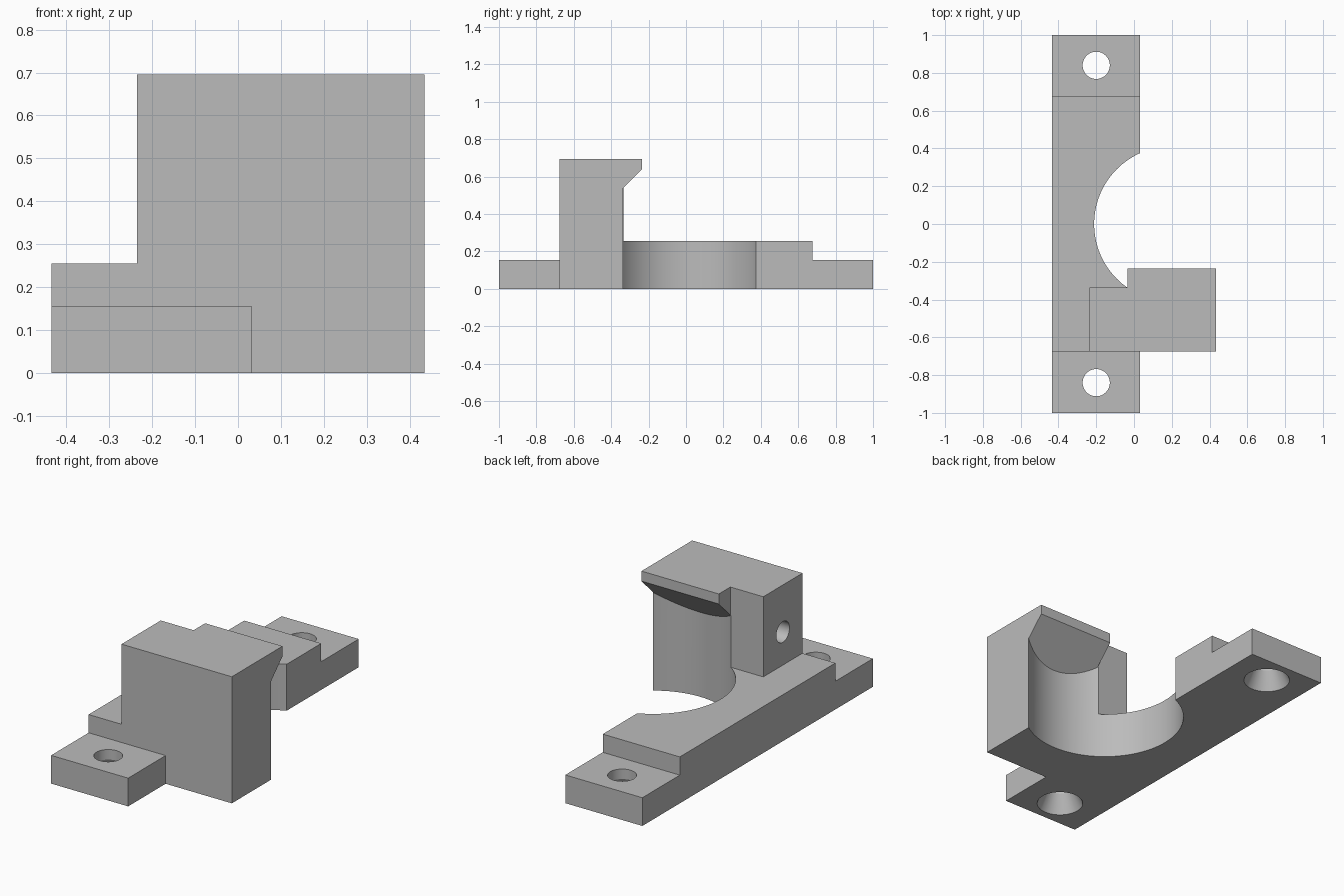
import bpy
import bmesh
from math import cos, sin, tau, radians
from mathutils import Matrix

cube = bpy.data.objects.get("Cube")
if cube:
    bpy.data.objects.remove(cube, do_unlink=True)

grey = bpy.data.materials.new("plain grey")
grey.use_nodes = True
GREY = (0.5, 0.5, 0.5, 1)
grey.diffuse_color = GREY
grey.node_tree.nodes["Principled BSDF"].inputs["Base Color"].default_value = GREY


def finish(bm, name):
    bmesh.ops.recalc_face_normals(bm, faces=bm.faces)
    mesh = bpy.data.meshes.new(name)
    bm.to_mesh(mesh)
    bm.free()
    mesh.materials.append(grey)
    obj = bpy.data.objects.new(name, mesh)
    bpy.context.collection.objects.link(obj)
    return obj


def prism(name, points, offset):
    """Extrude a flat outline along the offset vector."""
    bm = bmesh.new()
    face = bm.faces.new([bm.verts.new(p) for p in points])
    result = bmesh.ops.extrude_face_region(bm, geom=[face])
    moved = [v for v in result["geom"] if isinstance(v, bmesh.types.BMVert)]
    bmesh.ops.translate(bm, vec=offset, verts=moved)
    return finish(bm, name)


def turned(name, profile, matrix, sides=48):
    """Stack rings of (radius, height) into a closed round solid."""
    bm = bmesh.new()
    rings = [[bm.verts.new((r * cos(tau * i / sides), r * sin(tau * i / sides), h))
              for i in range(sides)] for r, h in profile]
    for low, high in zip(rings, rings[1:]):
        for i in range(sides):
            j = (i + 1) % sides
            bm.faces.new((low[i], low[j], high[j], high[i]))
    bm.faces.new(rings[0])
    bm.faces.new(rings[-1])
    bmesh.ops.transform(bm, matrix=matrix, verts=bm.verts)
    return finish(bm, name)


def combine(target, other, operation):
    mod = target.modifiers.new(operation.lower(), "BOOLEAN")
    mod.object = other
    mod.operation = operation
    mod.solver = "EXACT"
    bpy.context.view_layer.objects.active = target
    bpy.ops.object.modifier_apply(modifier=mod.name)
    bpy.data.objects.remove(other, do_unlink=True)


LEFT, EDGE, STEP = -0.435, 0.033, 0.675

# Stepped mounting base with a thinner tab at each end
half = [(1, 0), (1, 0.155), (STEP, 0.155), (STEP, 0.255)]
outline = half + [(-y, z) for y, z in reversed(half)]
bracket = prism("bracket", [(LEFT, y, z) for y, z in outline], (EDGE - LEFT, 0, 0))

# Tower with an overhanging lip
footprint = [(-0.235, -STEP), (0.435, -STEP), (0.435, -0.235),
             (-0.035, -0.235), (-0.035, -0.335), (-0.235, -0.335)]
tower = prism("tower", [(x, y, 0) for x, y in footprint], (0, 0, 0.695))
combine(bracket, tower, "UNION")

# Round bore, ending in a slope beneath the lip
bore = turned("bore_cutter", [(0.411, -0.1), (0.411, 1)], Matrix.Translation((0.2, 0, 0)), 128)
for v in bore.data.vertices:
    if v.co.z > 0.5:
        v.co.z = v.co.y + 0.875
combine(bracket, bore, "DIFFERENCE")

# Screw holes, countersunk from below
sink = [(0.131, -0.025), (0.072, 0.1), (0.072, 0.3)]
for y in (-0.84, 0.84):
    hole = turned("screw_hole_cutter", sink, Matrix.Translation((-0.2, y, 0)))
    combine(bracket, hole, "DIFFERENCE")

# Blind hole in the side of the tower
place = Matrix.Translation((-0.235, -0.505, 0.437)) @ Matrix.Rotation(radians(90), 4, "Y")
side_hole = turned("side_hole_cutter", [(0.057, -0.05), (0.057, 0.4)], place)
combine(bracket, side_hole, "DIFFERENCE")

# Smooth round walls, sharp edges elsewhere
bpy.ops.object.select_all(action="DESELECT")
bracket.select_set(True)
bpy.context.view_layer.objects.active = bracket
bpy.ops.object.shade_smooth_by_angle(angle=radians(20))
